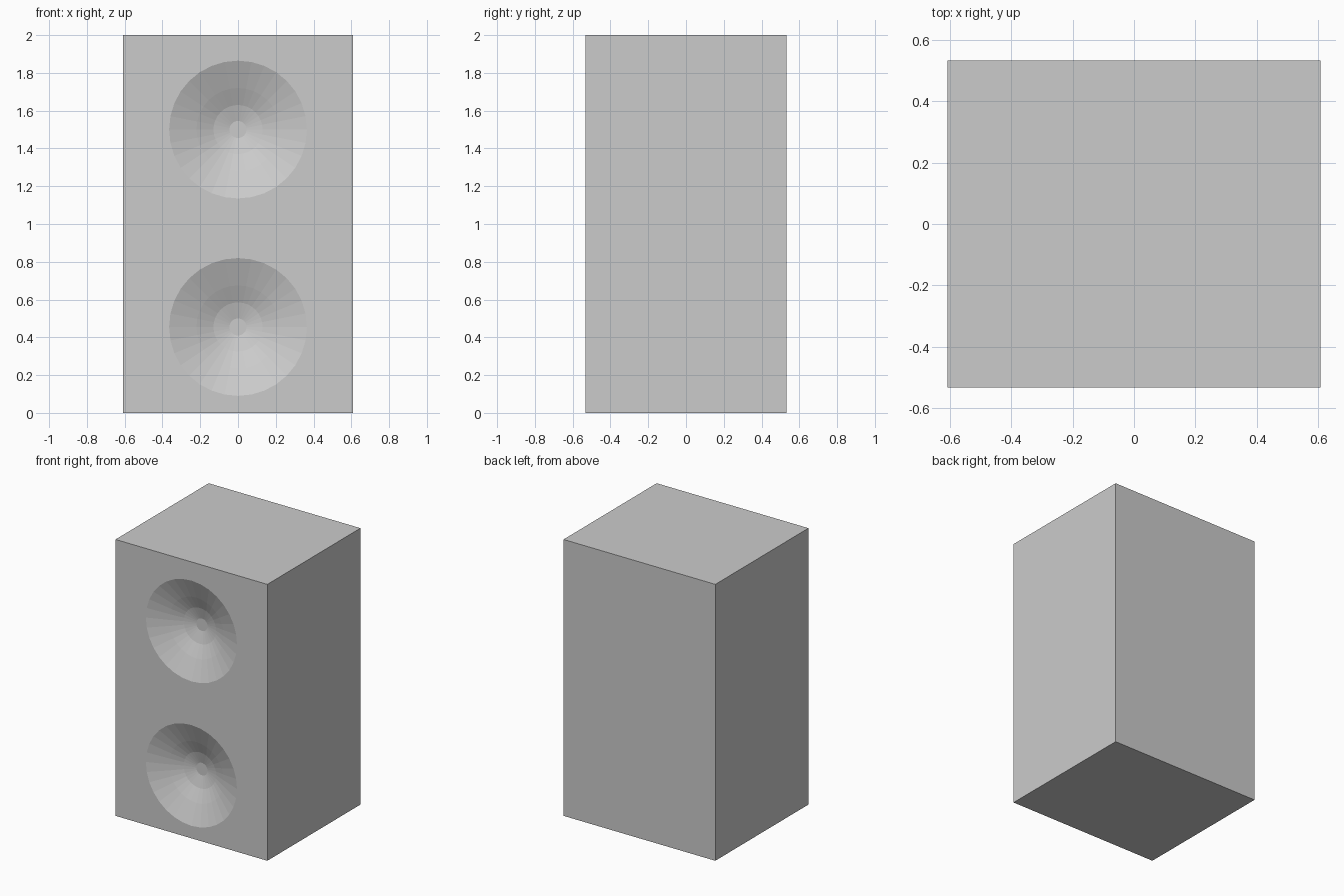
import bpy, bmesh, math

if "Cube" in bpy.data.objects:
    bpy.data.objects.remove(bpy.data.objects["Cube"])

W, D, H = 1.215, 1.065, 2.0


def mesh_object(name, bm):
    bmesh.ops.recalc_face_normals(bm, faces=bm.faces)
    mesh = bpy.data.meshes.new(name)
    bm.to_mesh(mesh)
    bm.free()
    obj = bpy.data.objects.new(name, mesh)
    bpy.context.collection.objects.link(obj)
    return obj


# Cabinet body
bm = bmesh.new()
bmesh.ops.create_cube(bm, size=1)
bmesh.ops.scale(bm, vec=(W, D, H), verts=bm.verts)
bmesh.ops.translate(bm, vec=(0, 0, H / 2), verts=bm.verts)
cabinet = mesh_object("cabinet", bm)

# Shallow dish profile: (radius, depth behind the front face)
PROFILE = [(0.045, 0.12), (0.13, 0.097), (0.22, 0.057), (0.441, -0.03)]


def dish_cutter(name, z, sides=32):
    bm = bmesh.new()
    rings = []
    for r, depth in PROFILE:
        rings.append([bm.verts.new((r * math.cos(a), -D / 2 + depth, z + r * math.sin(a)))
                      for a in (2 * math.pi * i / sides for i in range(sides))])
    for inner, outer in zip(rings, rings[1:]):
        for i in range(sides):
            j = (i + 1) % sides
            bm.faces.new((inner[i], inner[j], outer[j], outer[i]))
    bm.faces.new(rings[0])
    bm.faces.new(rings[-1])
    cutter = mesh_object(name, bm)
    cutter.hide_render = True
    return cutter


# Two round recesses pressed into the front
bpy.context.view_layer.objects.active = cabinet
for name, z in (("lower_dish_cutter", 0.455), ("upper_dish_cutter", 1.5)):
    cutter = dish_cutter(name, z)
    mod = cabinet.modifiers.new(name, 'BOOLEAN')
    mod.operation = 'DIFFERENCE'
    mod.solver = 'EXACT'
    mod.object = cutter
    bpy.ops.object.modifier_apply(modifier=mod.name)
    bpy.data.objects.remove(cutter)
